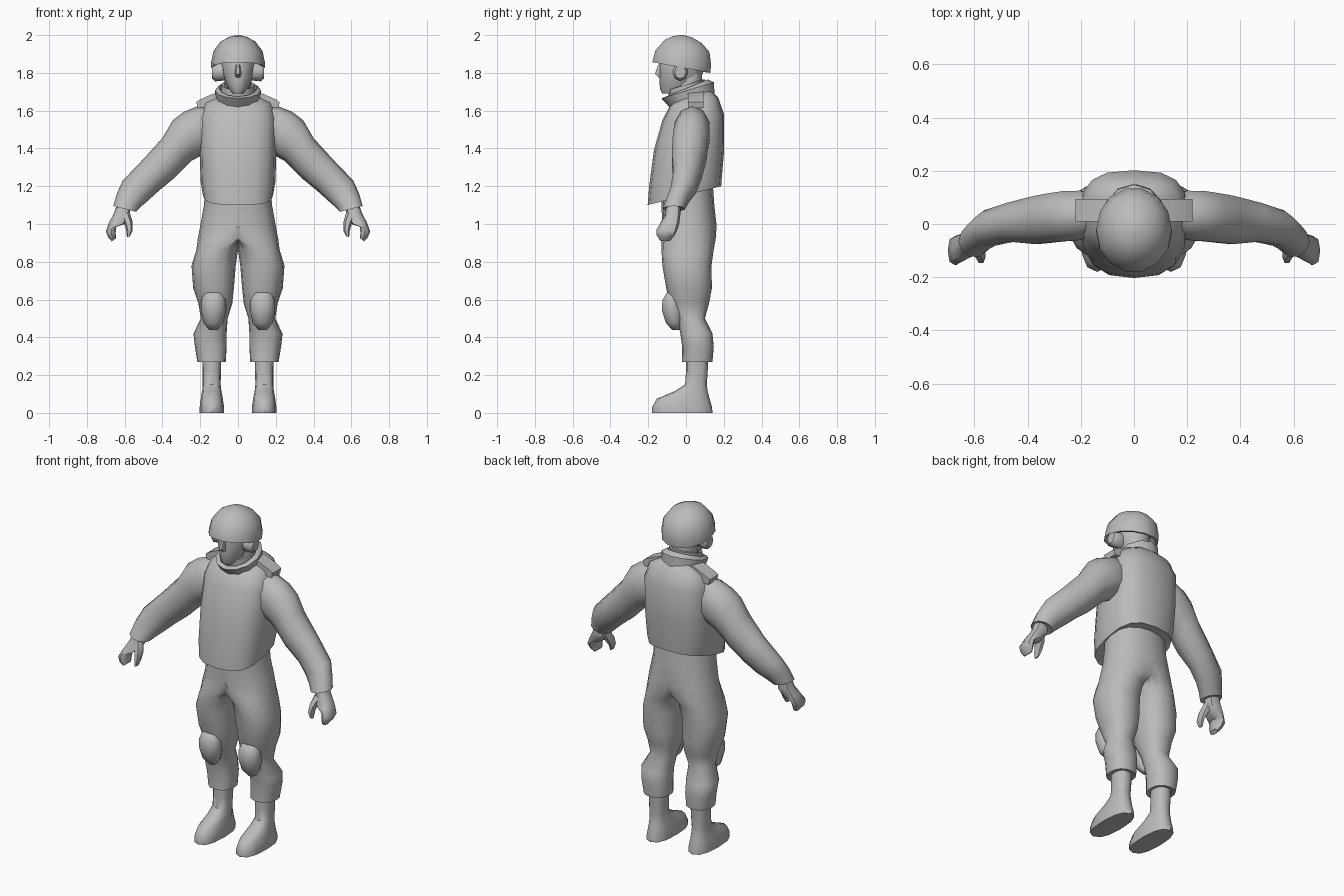
import bpy, bmesh, math
from mathutils import Vector

grey = bpy.data.materials.new("plain_grey")
grey.diffuse_color = (0.5, 0.5, 0.5, 1)


def finish(name, bm, mirror=False, angle=50):
    bmesh.ops.recalc_face_normals(bm, faces=bm.faces[:])
    mesh = bpy.data.meshes.new(name)
    bm.to_mesh(mesh)
    bm.free()
    mesh.materials.append(grey)
    ob = bpy.data.objects.new(name, mesh)
    bpy.context.collection.objects.link(ob)
    bpy.ops.object.select_all(action='DESELECT')
    ob.select_set(True)
    bpy.context.view_layer.objects.active = ob
    bpy.ops.object.shade_smooth_by_angle(angle=math.radians(angle))
    if mirror:
        mod = ob.modifiers.new("mirror", 'MIRROR')
        mod.merge_threshold = 0.0005
    return ob


def level(x0, x1, yf, yb, zf, zb=None):
    """Ring across the body; zf and zb are its front and back heights."""
    zb = zf if zb is None else zb
    return (Vector(((x0 + x1) / 2, (yf + yb) / 2, (zf + zb) / 2)),
            Vector(((x1 - x0) / 2, 0, 0)),
            Vector((0, (yb - yf) / 2, (zb - zf) / 2)))


def limb(ax, az, bx, bz, yf, yb):
    """Ring spanning two points of the xz plane, with a depth in y."""
    a, b = Vector((ax, 0, az)), Vector((bx, 0, bz))
    return ((a + b) / 2 + Vector((0, (yf + yb) / 2, 0)), (a - b) / 2,
            Vector((0, (yb - yf) / 2, 0)))


def loft(name, rings, n=12, p=1.0, mirror=False, half=False, closed=False,
         turn=0.0, angle=50):
    """Skin rings of n points; p below 1 makes the sections boxier."""
    bm = bmesh.new()
    loops = []
    for c, u, v in rings:
        loop = []
        for i in range(n):
            t = 2 * math.pi * i / n + turn
            ct, st = math.cos(t), math.sin(t)
            co = (c + u * math.copysign(abs(ct) ** p, ct)
                  + v * math.copysign(abs(st) ** p, st))
            if half and co.x < 0.0005:
                co.x = 0
            loop.append(bm.verts.new(co))
        loops.append(loop)
    pairs = list(zip(loops, loops[1:]))
    if closed:
        pairs.append((loops[-1], loops[0]))
    else:
        bm.faces.new(loops[0])
        bm.faces.new(loops[-1])
    for a, b in pairs:
        for i in range(n):
            j = (i + 1) % n
            bm.faces.new((a[i], a[j], b[j], b[i]))
    if half:  # open the centre plane so both halves weld
        inner = [f for f in bm.faces if all(v.co.x == 0 for v in f.verts)]
        bmesh.ops.delete(bm, geom=inner, context='FACES')
    return finish(name, bm, mirror, angle)


# Helmet shell with a hollow underside
loft("helmet", [level(-w, w, f, b, zf, zb) for w, f, b, zf, zb in (
    (.105, -.14, .10, 1.885, 1.85), (.128, -.165, .12, 1.86, 1.80),
    (.143, -.182, .132, 1.857, 1.80), (.142, -.178, .137, 1.875, 1.84),
    (.130, -.165, .128, 1.92, 1.91), (.092, -.115, .085, 1.975, 1.958),
    (.045, -.07, .035, 1.995, 1.987), (.01, -.03, -.01, 2.0, 2.0))], n=14)

# Head, nose and neck
loft("head", [level(-w, w, f, b, z) for w, f, b, z in (
    (.03, -.125, -.03, 1.69), (.05, -.138, .03, 1.715),
    (.07, -.14, .07, 1.755), (.086, -.142, .09, 1.80),
    (.09, -.14, .10, 1.85), (.085, -.13, .09, 1.90))], n=12)
loft("nose", [level(-w, w, f, -.12, z) for w, f, z in (
    (.012, -.145, 1.775), (.018, -.168, 1.795), (.010, -.148, 1.845))], n=6)
loft("neck", [level(-w, w, f, b, zf, zb) for w, f, b, zf, zb in (
    (.08, -.07, .10, 1.58, 1.62), (.07, -.06, .085, 1.70, 1.72),
    (.068, -.05, .085, 1.80, 1.80))], n=12)

# Ear covers and chin strap
loft("ear_cover", [
    (Vector((x, -.03, 1.805)), Vector((0, r * .85, 0)), Vector((0, 0, r)))
    for x, r in ((.07, .045), (.12, .05), (.138, .035))],
    n=8, mirror=True)

# Tilted collars around the neck
loft("vest_collar", [level(-w, w, f, b, zf, zb) for w, f, b, zf, zb in (
    (.115, -.075, .152, 1.605, 1.66), (.122, -.13, .148, 1.665, 1.75),
    (.100, -.105, .115, 1.675, 1.765), (.085, -.06, .09, 1.62, 1.68))],
    n=12, closed=True, angle=40)
loft("shirt_collar", [level(-w, w, f, b, zf, zb) for w, f, b, zf, zb in (
    (.095, -.085, .105, 1.63, 1.68), (.088, -.095, .10, 1.71, 1.765),
    (.074, -.075, .085, 1.71, 1.765), (.07, -.06, .08, 1.63, 1.68))],
    n=12, closed=True, angle=40)

# Padded vest, longer at the front
loft("vest", [level(-w, w, f, b, zf, zb) for w, f, b, zf, zb in (
    (.165, -.185, .165, 1.11, 1.20), (.185, -.203, .186, 1.10, 1.20),
    (.198, -.195, .19, 1.20, 1.25), (.203, -.17, .202, 1.39, 1.39),
    (.202, -.125, .202, 1.55, 1.58), (.175, -.085, .17, 1.625, 1.67),
    (.10, -.05, .13, 1.655, 1.71))], n=16, p=.72, angle=55)

# Shoulder straps folded over the top of each arm
loft("shoulder_strap", [limb(*r, -.003, .107) for r in (
    (.10, 1.71, .10, 1.63), (.145, 1.692, .135, 1.63),
    (.205, 1.665, .185, 1.61), (.222, 1.65, .212, 1.61))],
    n=4, turn=math.pi / 4, p=.8, mirror=True, angle=30)

# Sleeves
loft("sleeve", [limb(*r) for r in (
    (.14, 1.62, .14, 1.38, -.04, .11), (.21, 1.625, .19, 1.365, -.065, .13),
    (.285, 1.595, .245, 1.335, -.07, .128),
    (.345, 1.55, .285, 1.295, -.075, .12),
    (.40, 1.455, .335, 1.245, -.08, .11), (.50, 1.345, .42, 1.175, -.07, .085),
    (.61, 1.23, .475, 1.125, -.085, .055),
    (.64, 1.165, .515, 1.09, -.105, .02),
    (.66, 1.095, .54, 1.065, -.125, -.005),
    (.635, 1.095, .565, 1.075, -.10, -.03))], n=10, mirror=True)

# Hands: palm running into curled fingers, and a thumb
loft("hand", [limb(*r) for r in (
    (.64, 1.11, .57, 1.08, -.105, -.03), (.655, 1.06, .572, 1.04, -.11, -.03),
    (.682, 1.01, .60, 1.0, -.135, -.035), (.70, .96, .645, .985, -.155, -.045),
    (.688, .93, .648, .95, -.155, -.06), (.668, .908, .645, .925, -.14, -.08))],
    n=8, p=.8, mirror=True)
loft("thumb", [limb(*r) for r in (
    (.62, 1.035, .575, 1.07, -.11, -.05), (.60, .995, .558, 1.01, -.14, -.075),
    (.592, .965, .558, .965, -.15, -.10), (.588, .93, .572, .935, -.145, -.115))],
    n=6, mirror=True)

# Trousers: one half, welded at the centre plane
loft("trousers", [level(*r) for r in (
    (-.17, .17, -.13, .14, 1.24), (-.18, .18, -.13, .15, 1.10),
    (-.20, .20, -.125, .162, .99), (-.12, .213, -.13, .157, .92),
    (0, .22, -.13, .147, .865), (.012, .246, -.125, .135, .78),
    (.022, .237, -.105, .137, .66), (.03, .21, -.085, .122, .58),
    (.055, .197, -.045, .10, .50), (.06, .236, -.03, .14, .42),
    (.06, .228, -.02, .147, .35), (.065, .215, -.022, .14, .27),
    (.09, .19, 0, .115, .275))], n=16, p=.88, mirror=True, half=True)

# Knee pads
loft("knee_pad", [level(.13 - w, .13 + w, f, b, z) for w, f, b, z in (
    (.022, -.075, -.03, .44), (.052, -.108, -.02, .475),
    (.066, -.13, -.01, .54), (.065, -.128, -.02, .595),
    (.05, -.105, -.03, .635), (.03, -.08, -.04, .648))],
    n=10, mirror=True)

# Boots
loft("boot", [level(*r) for r in (
    (.088, .19, 0, .118, .32), (.09, .187, .0, .115, .22),
    (.092, .187, -.005, .11, .15), (.088, .19, -.06, .115, .115),
    (.08, .197, -.155, .125, .075), (.074, .203, -.18, .138, .03),
    (.074, .203, -.18, .14, 0))], n=12, p=.8, mirror=True)
